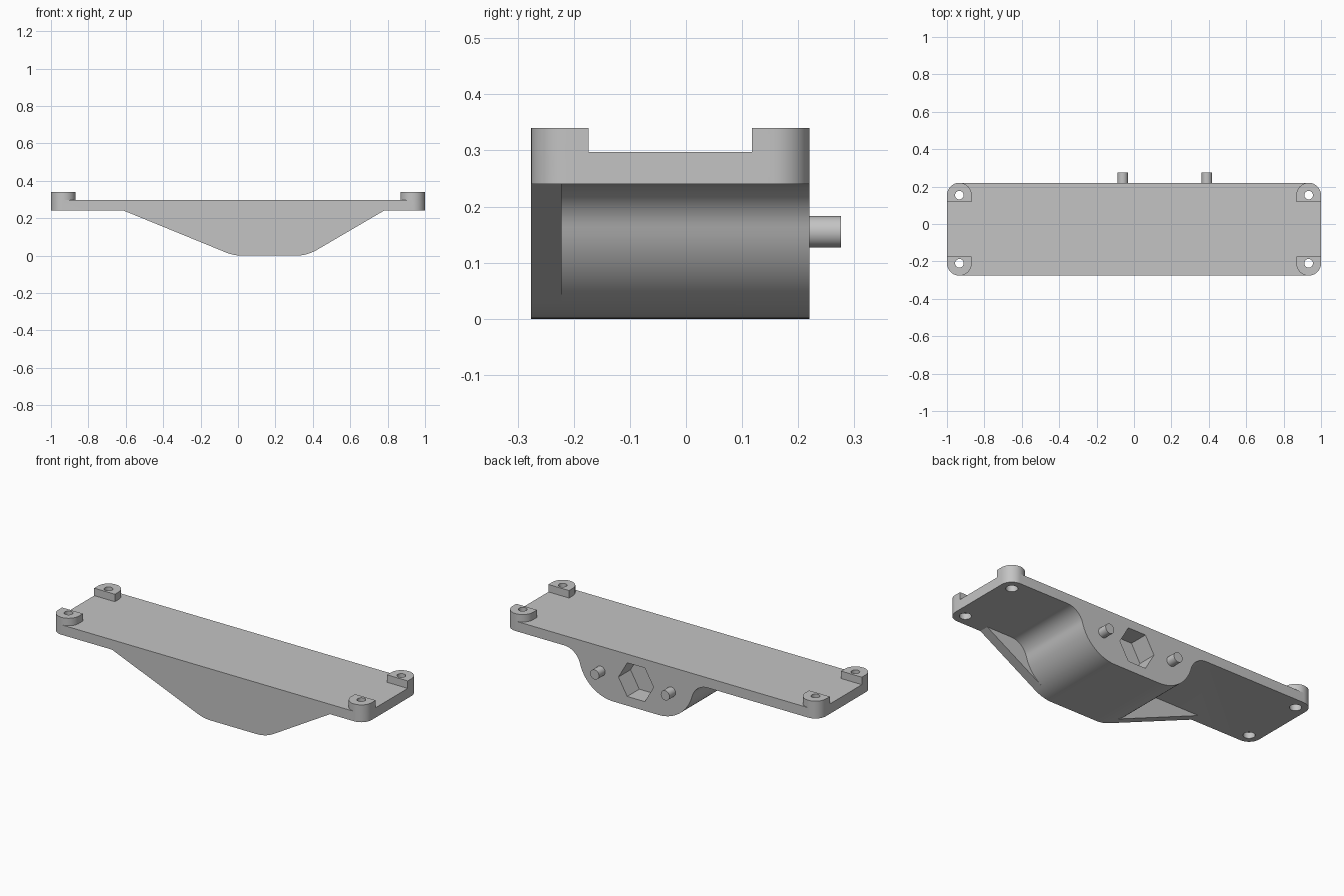
import bpy
import bmesh
from math import sin, cos, pi, radians
from mathutils import Vector

old = bpy.data.objects.get("Cube")
if old:
    bpy.data.objects.remove(old, do_unlink=True)

# Single plain colour
grey = bpy.data.materials.new("light grey")
grey.use_nodes = True
grey.diffuse_color = (0.55, 0.55, 0.55, 1)
grey.node_tree.nodes["Principled BSDF"].inputs["Base Color"].default_value = (0.55, 0.55, 0.55, 1)

# Main dimensions
FRONT, BACK = -0.276, 0.22
BOTTOM, TOP, PAD_TOP = 0.24, 0.297, 0.34
PANEL_BACK = -0.222
CORNER = 0.066
MID = 0.165          # centre of the lower body
PEG_Z = 0.155


def arc(cx, cy, r, start, end, n=12):
    """Points on an arc, angles in degrees."""
    step = (end - start) / n
    return [(cx + r * cos(radians(start + i * step)),
             cy + r * sin(radians(start + i * step))) for i in range(n + 1)]


def prism(name, outline, low, high, axis="Z"):
    """Extrude a closed 2D outline along Z (x, y) or along Y (x, z)."""
    def place(p, d):
        return Vector((p[0], p[1], d)) if axis == "Z" else Vector((p[0], d, p[1]))
    bm = bmesh.new()
    face = bm.faces.new([bm.verts.new(place(p, low)) for p in outline])
    grown = bmesh.ops.extrude_face_region(bm, geom=[face])["geom"]
    bmesh.ops.translate(bm, verts=[v for v in grown if isinstance(v, bmesh.types.BMVert)],
                        vec=place((0, 0), high - low))
    bmesh.ops.recalc_face_normals(bm, faces=bm.faces)
    mesh = bpy.data.meshes.new(name)
    bm.to_mesh(mesh)
    bm.free()
    mesh.materials.append(grey)
    obj = bpy.data.objects.new(name, mesh)
    bpy.context.collection.objects.link(obj)
    return obj


def activate(obj):
    bpy.ops.object.select_all(action="DESELECT")
    obj.select_set(True)
    bpy.context.view_layer.objects.active = obj


def combine(target, other, operation):
    """Apply a boolean and discard the second object."""
    activate(target)
    mod = target.modifiers.new("combine", "BOOLEAN")
    mod.operation, mod.solver, mod.object = operation, "EXACT", other
    bpy.ops.object.modifier_apply(modifier=mod.name)
    bpy.data.objects.remove(other, do_unlink=True)


def circle(x, y, r, n=32):
    return arc(x, y, r, 0, 360 - 360 / n, n - 1)


# Mounting plate with rounded corners
cx = 1 - CORNER
cy_front, cy_back = FRONT + CORNER, BACK - CORNER
outline = (arc(cx, cy_back, CORNER, 0, 90) + arc(-cx, cy_back, CORNER, 90, 180)
           + arc(-cx, cy_front, CORNER, 180, 270) + arc(cx, cy_front, CORNER, 270, 360))
plate = prism("mounting_plate", outline, BOTTOM, TOP)

# Lower body: S-shaped sides, convex below and concave where they meet the plate
R, HALF, TURN = 0.22, 0.145, 75
lift = R * (1 - cos(radians(TURN)))
r = (BOTTOM - lift) / (1 - cos(radians(TURN)))
reach = HALF + (R + r) * sin(radians(TURN))
side = arc(HALF, R, R, -90, -90 + TURN, 20) + arc(reach, BOTTOM - r, r, 90 + TURN, 90, 16)[1:]
side.append((reach, BOTTOM + 0.03))
profile = [(MID + x, z) for x, z in side] + [(MID - x, z) for x, z in reversed(side)]
body = prism("lower_body", profile, PANEL_BACK - 0.02, BACK, "Y")

# Front panel: straight slopes tangent to the body's lower rounding
panel_top = BOTTOM + 0.03
slope = (arc(MID - HALF, R, R, -112, -90, 8) + arc(MID + HALF, R, R, -90, -60, 8)
         + [(0.78, BOTTOM), (0.78, panel_top), (-0.61, panel_top), (-0.61, BOTTOM)])
panel = prism("front_panel", slope, FRONT, PANEL_BACK, "Y")
combine(plate, body, "UNION")
combine(plate, panel, "UNION")

# Raised corner pads, round on the outside and square on the inside
for sx in (-1, 1):
    for cy, sy in ((cy_front, -1), (cy_back, 1)):
        inner = cy - sy * 0.036
        shape = arc(sx * cx, cy, CORNER, 0, sy * 180, 24)
        shape += [(sx * cx - CORNER, inner), (sx * cx + CORNER, inner)]
        combine(plate, prism("corner_pad", shape, BOTTOM, PAD_TOP), "UNION")

# Screw holes, wider underneath
for x in (-cx, cx):
    for y in (cy_front, cy_back):
        combine(plate, prism("screw_hole", circle(x, y, 0.023), 0.2, 0.4), "DIFFERENCE")
        combine(plate, prism("screw_recess", circle(x, y, 0.031), 0.2, 0.275), "DIFFERENCE")

# Hexagonal socket in the back
combine(plate, prism("hex_socket", circle(MID, 0.15, 0.112, 6), BACK - 0.11, BACK + 0.05, "Y"),
        "DIFFERENCE")

# Locating pegs either side of the socket
parts = [plate]
for name, s in (("left_peg", 1), ("right_peg", -1)):
    parts.append(prism(name, circle(MID + s * 0.225, PEG_Z, 0.028), BACK - 0.01, 0.276, "Y"))

for obj in parts:
    activate(obj)
    bpy.ops.object.shade_smooth_by_angle(angle=radians(25))
